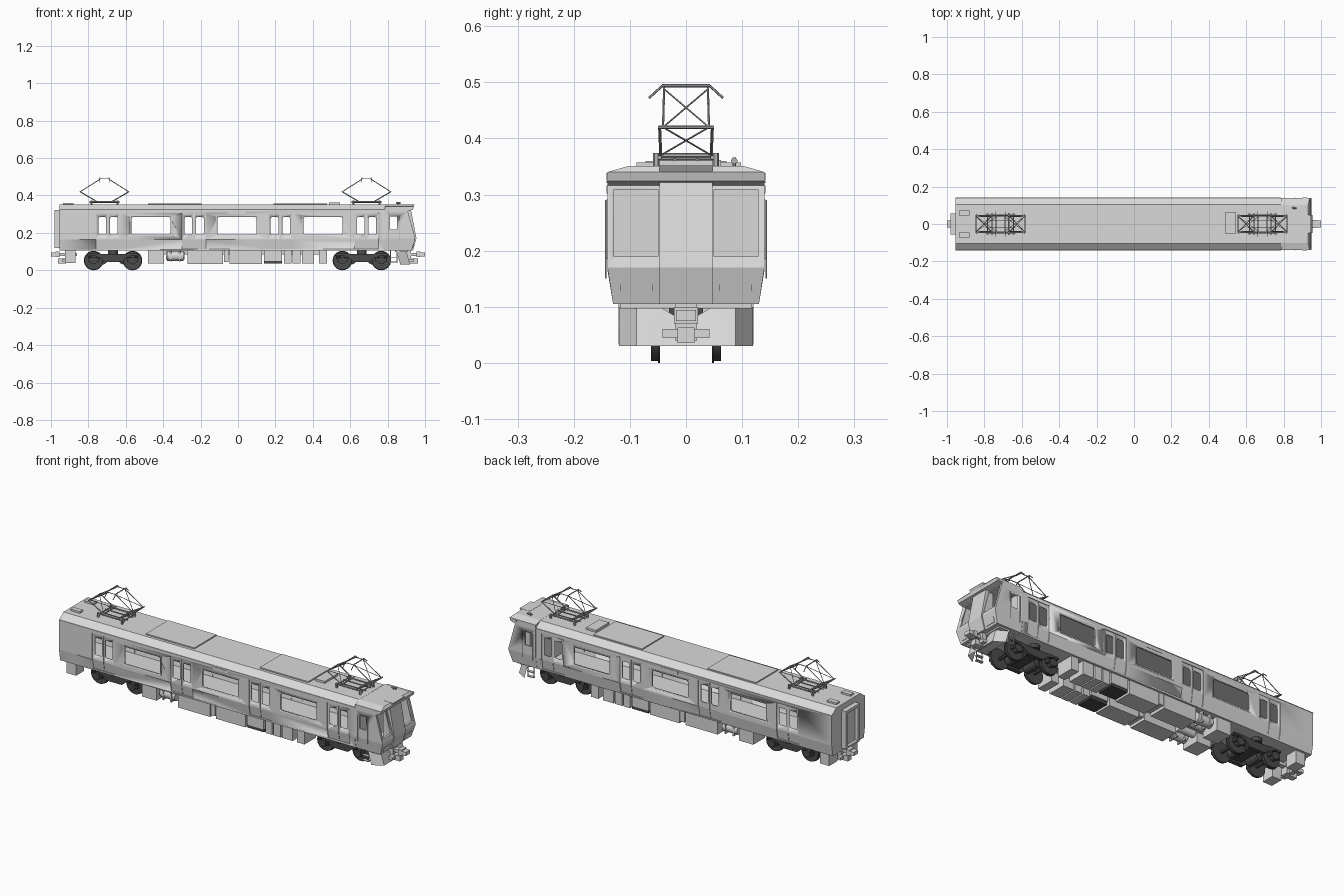
import bpy, bmesh, math
from mathutils import Vector, Matrix


def material(name, v):
    m = bpy.data.materials.new(name)
    m.diffuse_color = (v, v, v, 1)
    return m


GREY = material("body grey", 0.7)
METAL = material("pantograph metal", 0.45)
DARK = material("bogie dark grey", 0.07)


def stack(bm, rows):
    """Closed solid from rectangles (z, y0, y1, x0, x1) stacked upwards."""
    rings = [[bm.verts.new(p) for p in ((x0, y0, z), (x1, y0, z), (x1, y1, z), (x0, y1, z))]
             for z, y0, y1, x0, x1 in rows]
    bm.faces.new(rings[0][::-1])
    bm.faces.new(rings[-1])
    for a, b in zip(rings, rings[1:]):
        for i in range(4):
            j = (i + 1) % 4
            bm.faces.new((a[i], a[j], b[j], b[i]))


def box(bm, x0, x1, y0, y1, z0, z1):
    stack(bm, [(z0, y0, y1, x0, x1), (z1, y0, y1, x0, x1)])


def rod(bm, p, q, r, seg=6, r2=None):
    p, q = Vector(p), Vector(q)
    d = q - p
    mat = Matrix.Translation((p + q) / 2) @ d.to_track_quat('Z', 'Y').to_matrix().to_4x4()
    bmesh.ops.create_cone(bm, cap_ends=True, segments=seg, radius1=r,
                          radius2=r if r2 is None else r2, depth=d.length, matrix=mat)


def mirror_y(bm):
    geo = bmesh.ops.duplicate(bm, geom=bm.verts[:] + bm.edges[:] + bm.faces[:])["geom"]
    for v in geo:
        if isinstance(v, bmesh.types.BMVert):
            v.co.y *= -1
    bmesh.ops.reverse_faces(bm, faces=[f for f in geo if isinstance(f, bmesh.types.BMFace)])


def finish(bm, name, mat=GREY, mirror=False, angle=30):
    if mirror:
        mirror_y(bm)
    bmesh.ops.recalc_face_normals(bm, faces=bm.faces[:])
    me = bpy.data.meshes.new(name)
    bm.to_mesh(me)
    bm.free()
    ob = bpy.data.objects.new(name, me)
    bpy.context.collection.objects.link(ob)
    me.materials.append(mat)
    bpy.ops.object.select_all(action='DESELECT')
    ob.select_set(True)
    bpy.context.view_layer.objects.active = ob
    bpy.ops.object.shade_smooth_by_angle(angle=math.radians(angle))
    return ob


def cut(ob, cutter_bm):
    cutter = finish(cutter_bm, "cutter")
    cutter.hide_render = True
    mod = ob.modifiers.new("cut", 'BOOLEAN')
    mod.operation, mod.solver, mod.object = 'DIFFERENCE', 'EXACT', cutter
    bpy.context.view_layer.objects.active = ob
    bpy.ops.object.modifier_apply(modifier=mod.name)
    bpy.data.objects.remove(cutter)


DOORS = (-0.695, -0.235, 0.227, 0.687)
WINDOWS = ((-0.57, -0.36), (-0.11, 0.10), (0.35, 0.56))


def side_windows():
    """Rounded cutters through both side walls."""
    bm = bmesh.new()
    for a, b in WINDOWS:
        box(bm, a, b, -0.2, 0.2, 0.192, 0.284)
    for c in DOORS:
        for s in (-1, 1):
            a, b = sorted((c + s * 0.01, c + s * 0.052))
            box(bm, a, b, -0.2, 0.2, 0.192, 0.284)
    edges = [e for e in bm.edges if abs(e.verts[0].co.y - e.verts[1].co.y) > 0.1]
    bmesh.ops.bevel(bm, geom=edges, offset=0.008, segments=3, affect='EDGES', profile=0.5)
    return bm


# Main body: hollow shell with door openings and windows
def section(x0, x1, t=0.0):
    return [(z, -w, w, x0, x1) for z, w in ((0.105 + t, 0.13 - t), (0.165, 0.14 - t),
                                            (0.322, 0.14 - t), (0.351 - t, 0.103 - t))]


bm = bmesh.new()
stack(bm, section(-0.955, 0.785))
body = finish(bm, "body_shell", angle=8)
bm = bmesh.new()
stack(bm, section(-0.948, 0.778, 0.007))
cut(body, bm)
bm = bmesh.new()
for c in DOORS:
    box(bm, c - 0.065, c + 0.065, -0.2, 0.2, 0.114, 0.305)
cut(body, bm)
cut(body, side_windows())

# Sliding door leaves, slightly recessed
bm = bmesh.new()
for c in DOORS:
    for a, b in ((c - 0.066, c - 0.001), (c + 0.001, c + 0.066)):
        stack(bm, [(z, w - 0.004, w, a, b) for z, w in ((0.112, 0.127), (0.165, 0.136), (0.306, 0.136))])
doors = finish(bm, "door_leaves", mirror=True, angle=8)
cut(doors, side_windows())

# Raised window rims
bm = bmesh.new()
for a, b in WINDOWS:
    box(bm, a - 0.007, b + 0.007, 0.139, 0.1415, 0.185, 0.291)
rims = finish(bm, "window_rims", mirror=True)
cut(rims, side_windows())

# Side indicator plates and gutter strip
bm = bmesh.new()
box(bm, -0.05, 0.04, 0.139, 0.1415, 0.302, 0.316)
box(bm, -0.955, 0.785, 0.139, 0.1415, 0.321, 0.324)
box(bm, 0.90, 0.925, 0.139, 0.1415, 0.325, 0.338)
finish(bm, "side_trim", mirror=True)

# Driving cab: slanted nose with an overhanging hood
bm = bmesh.new()
stack(bm, [(z, -w, w, 0.786, x) for z, w, x in
           ((0.105, 0.13, 0.928), (0.17, 0.14, 0.948), (0.316, 0.14, 0.908),
            (0.324, 0.14, 0.935), (0.34, 0.14, 0.94), (0.351, 0.102, 0.93))])
cab = finish(bm, "driving_cab", angle=8)
bm = bmesh.new()
stack(bm, [(z, -w, w, 0.795, x) for z, w, x in
           ((0.112, 0.122, 0.916), (0.17, 0.132, 0.936), (0.312, 0.132, 0.897))])
cut(cab, bm)
bm = bmesh.new()
for s in (-1, 1):
    a, b = sorted((s * 0.05, s * 0.128))
    box(bm, 0.87, 1.0, a, b, 0.19, 0.309)
box(bm, 0.812, 0.85, -0.2, 0.2, 0.218, 0.288)
cut(cab, bm)

# Centre gangway panel of the cab
bm = bmesh.new()
stack(bm, [(z, -0.047, 0.047, 0.885, x) for z, x in
           ((0.105, 0.935), (0.17, 0.954), (0.322, 0.925), (0.352, 0.946))])
finish(bm, "front_gangway_door", angle=5)

# Lamp plates and cab handrails
bm = bmesh.new()
stack(bm, [(0.116, 0.06, 0.117, 0.925, 0.934), (0.14, 0.06, 0.117, 0.932, 0.9415)])
finish(bm, "lamp_plates", mirror=True)
bm = bmesh.new()
for x in (0.803, 0.862):
    rod(bm, (x, 0.143, 0.15), (x, 0.143, 0.29), 0.0015)
finish(bm, "cab_handrails", mirror=True)

# Rear gangway frame with recessed door
bm = bmesh.new()
for s in (-1, 1):
    a, b = sorted((s * 0.042, s * 0.057))
    box(bm, -0.982, -0.953, a, b, 0.12, 0.322)
box(bm, -0.982, -0.953, -0.042, 0.042, 0.307, 0.322)
box(bm, -0.982, -0.953, -0.042, 0.042, 0.12, 0.13)
box(bm, -0.966, -0.953, -0.042, 0.042, 0.13, 0.307)
finish(bm, "rear_gangway")

# Roof panels and boxes
bm = bmesh.new()
for a, b in ((-0.48, -0.195), (0.19, 0.475)):
    box(bm, a, b, -0.088, 0.098, 0.348, 0.357)
box(bm, 0.487, 0.545, -0.05, 0.062, 0.348, 0.362)
for s in (-1, 1):
    a, b = sorted((s * 0.045, s * 0.072))
    box(bm, -0.935, -0.88, a, b, 0.348, 0.36)
finish(bm, "roof_equipment")
bm = bmesh.new()
rod(bm, (0.855, 0.086, 0.348), (0.855, 0.086, 0.366), 0.003)
rod(bm, (0.845, 0.086, 0.36), (0.87, 0.086, 0.36), 0.004, 8, 0.006)
finish(bm, "roof_horn", METAL)


# Pantographs: base frame, diamond arms, braces and collector head
def pantograph(name, cx):
    bm = bmesh.new()

    def r(p, q, rad=0.0022):
        rod(bm, (cx + p[0], p[1], p[2]), (cx + q[0], q[1], q[2]), rad)
    for s in (-1, 1):
        r((-0.08, s * 0.047, 0.366), (0.08, s * 0.047, 0.366), 0.004)
        r((s * 0.045, -0.058, 0.37), (s * 0.045, 0.058, 0.37), 0.004)
        r((s * 0.07, -0.05, 0.364), (s * 0.07, 0.05, 0.364), 0.003)
        for t in (-1, 1):
            r((s * 0.07, t * 0.053, 0.348), (s * 0.07, t * 0.053, 0.374), 0.006)
            r((s * 0.045, t * 0.045, 0.37), (s * 0.13, t * 0.047, 0.42), 0.003)
            r((s * 0.13, t * 0.041, 0.42), (s * 0.022, t * 0.039, 0.488))
            r((s * 0.13, t * 0.041, 0.42), (s * 0.022, -t * 0.039, 0.488), 0.0016)
            r((s * 0.045, t * 0.045, 0.37), (s * 0.13, -t * 0.041, 0.42), 0.0016)
            r((s * 0.025, t * 0.042, 0.494), (s * 0.025, t * 0.066, 0.472))
        r((s * 0.13, -0.049, 0.42), (s * 0.13, 0.049, 0.42), 0.003)
        r((s * 0.025, -0.043, 0.494), (s * 0.025, 0.043, 0.494), 0.003)
        r((-0.03, s * 0.039, 0.489), (0.03, s * 0.039, 0.489))
        r((-0.08, s * 0.02, 0.362), (0.08, s * 0.02, 0.362), 0.003)
    finish(bm, name, METAL)


pantograph("rear_pantograph", -0.714)
pantograph("front_pantograph", 0.687)


# Bogies: wheels, axles, side frames, springs and motors
def bogie(name, cx):
    bm = bmesh.new()
    for s in (-1, 1):
        ax = cx + s * 0.104
        rod(bm, (ax, 0, 0.052), (ax, 0.088, 0.052), 0.008, 12)
        rod(bm, (ax, 0.046, 0.052), (ax, 0.05, 0.052), 0.052, 32)
        rod(bm, (ax, 0.05, 0.052), (ax, 0.062, 0.052), 0.049, 32)
        rod(bm, (ax, 0.066, 0.052), (ax, 0.09, 0.052), 0.02, 16)
        box(bm, ax - 0.03, ax + 0.03, 0.068, 0.086, 0.045, 0.062)
        for d in (-0.022, 0.022):
            rod(bm, (ax + d, 0.077, 0.06), (ax + d, 0.077, 0.082), 0.009, 10)
        box(bm, ax - 0.036, ax + 0.036, 0.067, 0.087, 0.08, 0.09)
        mx = cx + s * 0.055
        rod(bm, (mx, 0, 0.055), (mx, 0.04, 0.055), 0.024, 14)
    stack(bm, [(0.045, 0.067, 0.087, cx - 0.045, cx + 0.045),
               (0.07, 0.067, 0.087, cx - 0.075, cx + 0.075),
               (0.088, 0.067, 0.087, cx - 0.13, cx + 0.13)])
    rod(bm, (cx, 0.077, 0.085), (cx, 0.077, 0.106), 0.026, 16)
    box(bm, cx - 0.028, cx + 0.028, 0, 0.07, 0.055, 0.085)
    box(bm, cx - 0.02, cx + 0.02, 0, 0.03, 0.085, 0.106)
    finish(bm, name, DARK, mirror=True)


bogie("rear_bogie", -0.668)
bogie("front_bogie", 0.662)

# Underfloor equipment boxes on both sides
bm = bmesh.new()
for a, b, z in ((-0.48, -0.395, 0.035), (-0.27, -0.08, 0.033), (-0.076, -0.05, 0.045),
                (-0.046, 0.128, 0.033), (0.138, 0.235, 0.05), (0.245, 0.285, 0.035),
                (0.292, 0.335, 0.035), (0.342, 0.405, 0.035), (0.432, 0.475, 0.035)):
    box(bm, a, b, 0.022, 0.12, z, 0.106)
box(bm, -0.925, -0.87, 0.05, 0.118, 0.04, 0.106)
box(bm, -0.48, 0.475, 0, 0.024, 0.085, 0.106)
finish(bm, "underfloor_boxes", mirror=True)
bm = bmesh.new()
box(bm, 0.138, 0.235, 0.03, 0.118, 0.035, 0.05)
finish(bm, "resistor_grid", DARK, mirror=True)

# Air tanks
bm = bmesh.new()
rod(bm, (-0.38, 0.09, 0.076), (-0.292, 0.09, 0.076), 0.026, 20)
rod(bm, (-0.385, 0.035, 0.078), (-0.287, 0.035, 0.078), 0.02, 20)
for x in (-0.36, -0.312):
    box(bm, x - 0.004, x + 0.004, 0.062, 0.118, 0.048, 0.106)
finish(bm, "air_tanks", mirror=True)

# Front skirt with folded wings
bm = bmesh.new()
path = ((0, 0.915), (0.088, 0.915), (0.119, 0.862))
low = [bm.verts.new((x + 0.006, y, 0.03)) for y, x in path]
top = [bm.verts.new((x - 0.015, y, 0.1 if i else 0.072)) for i, (y, x) in enumerate(path)]
mid_low, mid_top = bm.verts.new((0.921, 0.047, 0.03)), bm.verts.new((0.9, 0.047, 0.1))
bm.faces.new((low[0], mid_low, mid_top, top[0]))
bm.faces.new((mid_low, low[1], top[1], mid_top))
bm.faces.new((low[1], low[2], top[2], top[1]))
geo = bmesh.ops.solidify(bm, geom=bm.faces[:], thickness=0.005)
finish(bm, "front_skirt", mirror=True, angle=15)
bm = bmesh.new()
box(bm, 0.84, 0.905, -0.118, 0.118, 0.097, 0.106)
finish(bm, "skirt_mount")

# Cab ladders
bm = bmesh.new()
for x in (0.816, 0.85):
    rod(bm, (x, 0.112, 0.04), (x, 0.112, 0.107), 0.0025)
for z in (0.042, 0.068):
    box(bm, 0.814, 0.852, 0.104, 0.12, z, z + 0.004)
finish(bm, "cab_ladders", mirror=True)

# Couplers at both ends
for name, s, reach in (("front_coupler", 1, 0.9), ("rear_coupler", -1, 0.9)):
    bm = bmesh.new()

    def b(x0, x1, y, z0, z1):
        box(bm, *sorted((s * x0, s * x1)), -y, y, z0, z1)
    b(0.86, 0.965, 0.012, 0.076, 0.092)
    b(0.955, 0.975, 0.021, 0.07, 0.1)
    b(0.975, 1.0, 0.018, 0.075, 0.094)
    b(0.915, 0.938, 0.042, 0.044, 0.06)
    b(0.92, 0.962, 0.015, 0.035, 0.063)
    b(reach, 0.925, 0.02, 0.04, 0.106)
    finish(bm, name)
